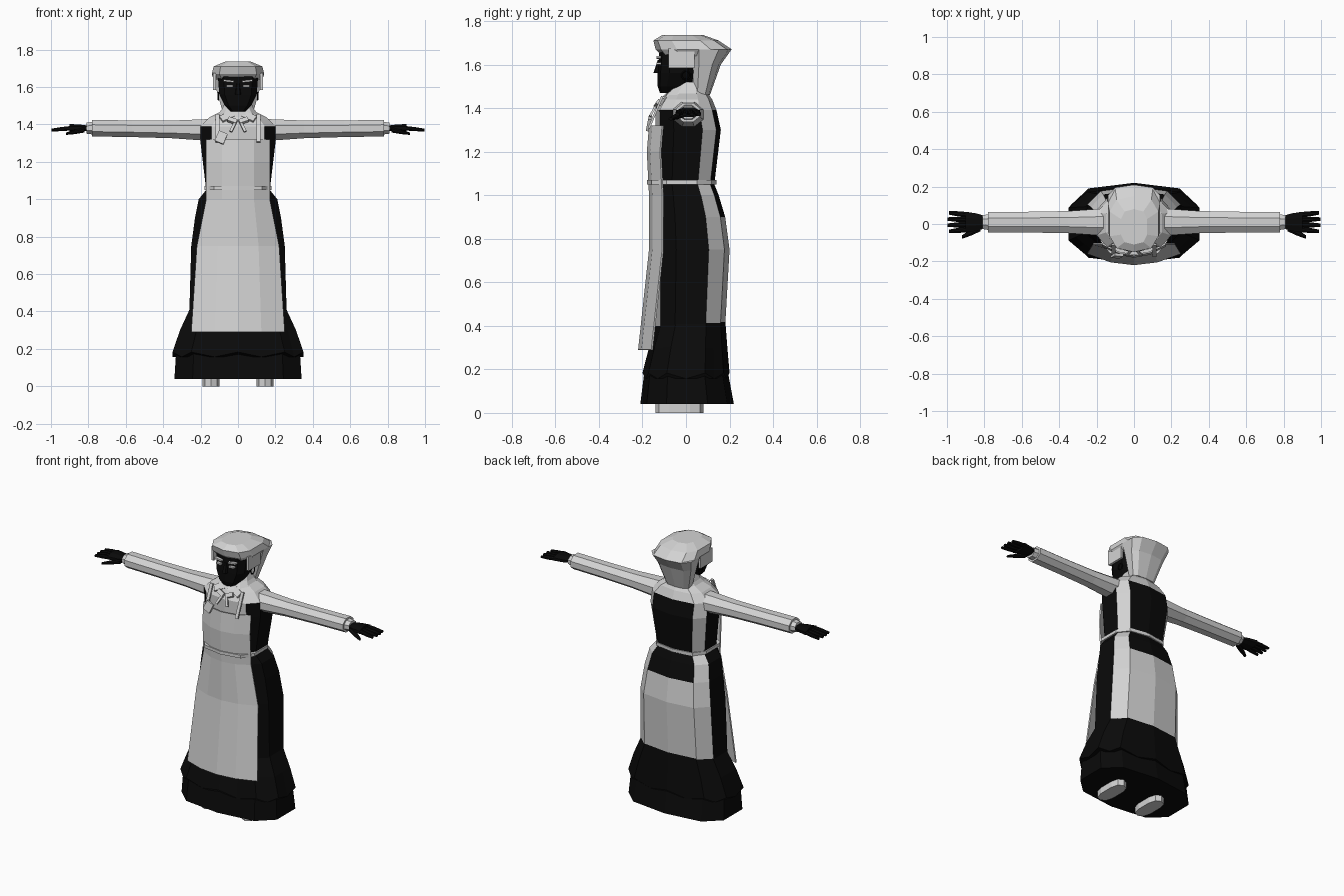
import bpy, bmesh, math
from mathutils import Vector, Matrix, Euler

old = bpy.data.objects.get("Cube")
if old:
    bpy.data.objects.remove(old)


def material(name, value):
    mat = bpy.data.materials.new(name)
    mat.use_nodes = True
    colour = (value, value, value, 1)
    mat.diffuse_color = colour
    mat.node_tree.nodes["Principled BSDF"].inputs["Base Color"].default_value = colour
    return mat


MATERIALS = [material("pale linen", .65), material("black cloth", .003)]
PALE, BLACK = range(len(MATERIALS))


def finish(name, bm):
    """Turn a bmesh into a named object carrying both materials."""
    bmesh.ops.recalc_face_normals(bm, faces=bm.faces)
    mesh = bpy.data.meshes.new(name)
    bm.to_mesh(mesh)
    bm.free()
    for mat in MATERIALS:
        mesh.materials.append(mat)
    part = bpy.data.objects.new(name, mesh)
    bpy.context.collection.objects.link(part)
    return part


def skin(name, rings, paint=PALE, closed=True):
    """Skin rings of points; paint is an index or a rule of (facet, height)."""
    bm = bmesh.new()
    rows = [[bm.verts.new(point) for point in ring] for ring in rings]
    count = len(rows[0])
    for low, high in zip(rows, rows[1:]):
        for j in range(count if closed else count - 1):
            k = (j + 1) % count
            face = bm.faces.new((low[j], low[k], high[k], high[j]))
            height = (low[j].co.z + high[j].co.z) / 2
            face.material_index = paint(j, height) if callable(paint) else paint
    if closed:
        for ring in (rows[0], rows[-1]):
            cap = bm.faces.new(ring)
            cap.material_index = PALE if callable(paint) else paint
    return finish(name, bm)


def squared(value):
    """Push a sine outward so that a round outline becomes boxier."""
    return math.copysign(abs(value) ** .7, value)


def outline(height, width, front, back, shift=0, sides=10):
    """Ten sided level outline, starting at the centre front."""
    middle, depth = (front + back) / 2, (back - front) / 2
    reach = width / squared(math.sin(math.tau / 5))
    angles = [math.tau * i / sides for i in range(sides)]
    return [Vector((shift + reach * squared(math.sin(a)),
                    middle - depth * squared(math.cos(a)), height)) for a in angles]


def stack(name, rows, paint=PALE, shift=0):
    return skin(name, [outline(*row, shift) for row in rows], paint)


def tube(name, start, end, radii, flat, paint=PALE, sides=8):
    """Flattened tube along x with evenly spaced radii."""
    start, end = Vector(start), Vector(end)
    rings = []
    for i, radius in enumerate(radii):
        centre = start.lerp(end, i / (len(radii) - 1))
        angles = [math.tau * (k + .5) / sides for k in range(sides)]
        rings.append([centre + radius * Vector((0, math.cos(a), flat * math.sin(a)))
                      for a in angles])
    return skin(name, rings, paint)


def box(name, centre, size, turn=0, lean=0):
    """Pale block, turned in its own plane and then leaned back."""
    bm = bmesh.new()
    spin = Euler((-lean, turn, 0), "ZYX")
    bmesh.ops.create_cube(bm, size=1, matrix=Matrix.LocRotScale(centre, spin, size))
    return finish(name, bm)


def mirrored(part):
    part.modifiers.new("Mirror", "MIRROR")
    return part


# Dress: black with pale back corners and a pale lower back
def dress_paint(facet, height):
    centre_front, centre_back, back_corner = (0, 9), (4, 5), (3, 6)
    if facet in back_corner or facet in centre_back and height < .9:
        return PALE
    return PALE if facet in centre_front else BLACK


FRONT = -.14
stack("dress", [(height, width, FRONT, back) for height, width, back in (
    (.4, .26, .18), (.75, .25, .2), (.9, .23, .18), (1, .21, .15),
    (1.05, .17, .13), (1.3, .2, .16), (1.39, .2, .14))], dress_paint)
stack("yoke", [(1.39, .2, FRONT, .14), (1.44, .15, -.11, .12),
               (1.47, .09, -.08, .1), (1.52, .07, -.05, .08)])

# Skirt hem with a scalloped flounce over it
stack("lower_skirt", [(.04, .34, -.21, .22), (.2, .33, -.19, .19),
                      (.3, .27, -.15, .17)], BLACK)


def scalloped(ring, wave):
    """Add side midpoints and move corners up and midpoints down."""
    lift = Vector((0, 0, wave))
    result = []
    for here, there in zip(ring, ring[1:] + ring[:1]):
        result += [here + lift, (here + there) / 2 - lift]
    return result


skin("flounce", [scalloped(outline(.17, .35, -.2, .2), .013),
                 scalloped(outline(.3, .31, -.17, .19), 0),
                 scalloped(outline(.43, .25, -.13, .18), 0)], BLACK)

# Apron: a bowed sheet with a centre crease, tied at the waist
apron = skin("apron", [
    [(side * width, front + .06 * side ** 2, height) for side in (-1, -.5, 0, .5, 1)]
    for height, width, front in ((.29, .25, -.22), (.75, .22, -.17), (1, .17, -.17),
                                 (1.2, .17, -.18), (1.32, .17, -.17))], closed=False)
apron.modifiers.new("Thickness", "SOLIDIFY").thickness = .008
stack("waist_band", [(height, .18, -.18, .14) for height in (1.05, 1.07)])
mirrored(box("strap", (.11, -.14, 1.38), (.02, .01, .16), lean=.4))

# Sleeves and cuffs
WRIST = Vector((.78, .01, 1.38))
mirrored(tube("sleeve", (.14, .01, 1.37), WRIST, (.08, .064, .06, .06), .8))
mirrored(tube("cuff", WRIST, WRIST + Vector((.03, 0, 0)), (.045, .04), .8))

# Hands
knuckles = WRIST + Vector((.12, 0, 0))
mirrored(tube("palm", WRIST, knuckles, (.03, .05, .06), .4, BLACK))
for finger in (-1.5, -.5, .5, 1.5):
    root = knuckles + Vector((-.01, finger * .026, 0))
    reach = Vector((.11 - .007 * abs(finger), finger * .007, -.01))
    mirrored(tube("finger", root, root + reach, (.016, .015, .01), .8, BLACK))
thumb_root = WRIST + Vector((.04, -.03, -.01))
mirrored(tube("thumb", thumb_root, thumb_root + Vector((.1, -.05, -.02)),
              (.02, .018, .01), .7, BLACK))

# Shoes
mirrored(stack("shoe", [(height, .045, FRONT, .08) for height in (0, .06)], shift=.145))

# Head with nose, eyes, brows and ear rings
stack("head", [(1.47, .04, -.12, 0), (1.5, .07, -.13, .02),
               (1.56, .1, -.13, .06), (1.69, .11, -.12, .08)], BLACK)
stack("nose", [(1.56, .016, -.15, -.1), (1.62, .008, -.13, -.1)], BLACK)
mirrored(box("eye", (.045, -.125, 1.605), (.035, .02, .01)))
mirrored(box("brow", (.05, -.125, 1.632), (.055, .02, .01), turn=-.1))
for side in (-1, 1):
    bpy.ops.mesh.primitive_torus_add(
        location=(side * .105, 0, 1.55), rotation=(0, math.pi / 2, 0),
        major_radius=.02, minor_radius=.004, major_segments=10, minor_segments=4)
    bpy.context.object.name = "ear_ring"
    bpy.context.object.data.materials.append(MATERIALS[BLACK])

# Bonnet: crown with a back point, tail down to the nape and side flaps
stack("bonnet_crown", [(1.64, .12, -.11, .16), (1.67, .14, -.14, .21),
                       (1.71, .13, -.15, .15), (1.735, .07, -.11, .08)])
stack("bonnet_tail", [(1.46, .08, .03, .11), (1.6, .12, .02, .16), (1.67, .14, 0, .21)])
mirrored(box("bonnet_flap", (.125, -.02, 1.63), (.015, .12, .09)))

# Collar, ribbon bow and chest ornament
stack("collar", [(1.45, .11, -.11, .11), (1.49, .08, -.07, .09)])
mirrored(box("collar_point", (.06, -.1, 1.44), (.07, .015, .04), turn=.5, lean=.7))
mirrored(box("bow_loop", (.03, -.13, 1.42), (.05, .02, .025), turn=-.4, lean=.6))
mirrored(box("bow_tail", (.025, -.15, 1.39), (.015, .01, .07), turn=-.4, lean=.5))
box("chest_ornament", (-.09, -.17, 1.33), (.05, .015, .06), turn=.4, lean=.2)
